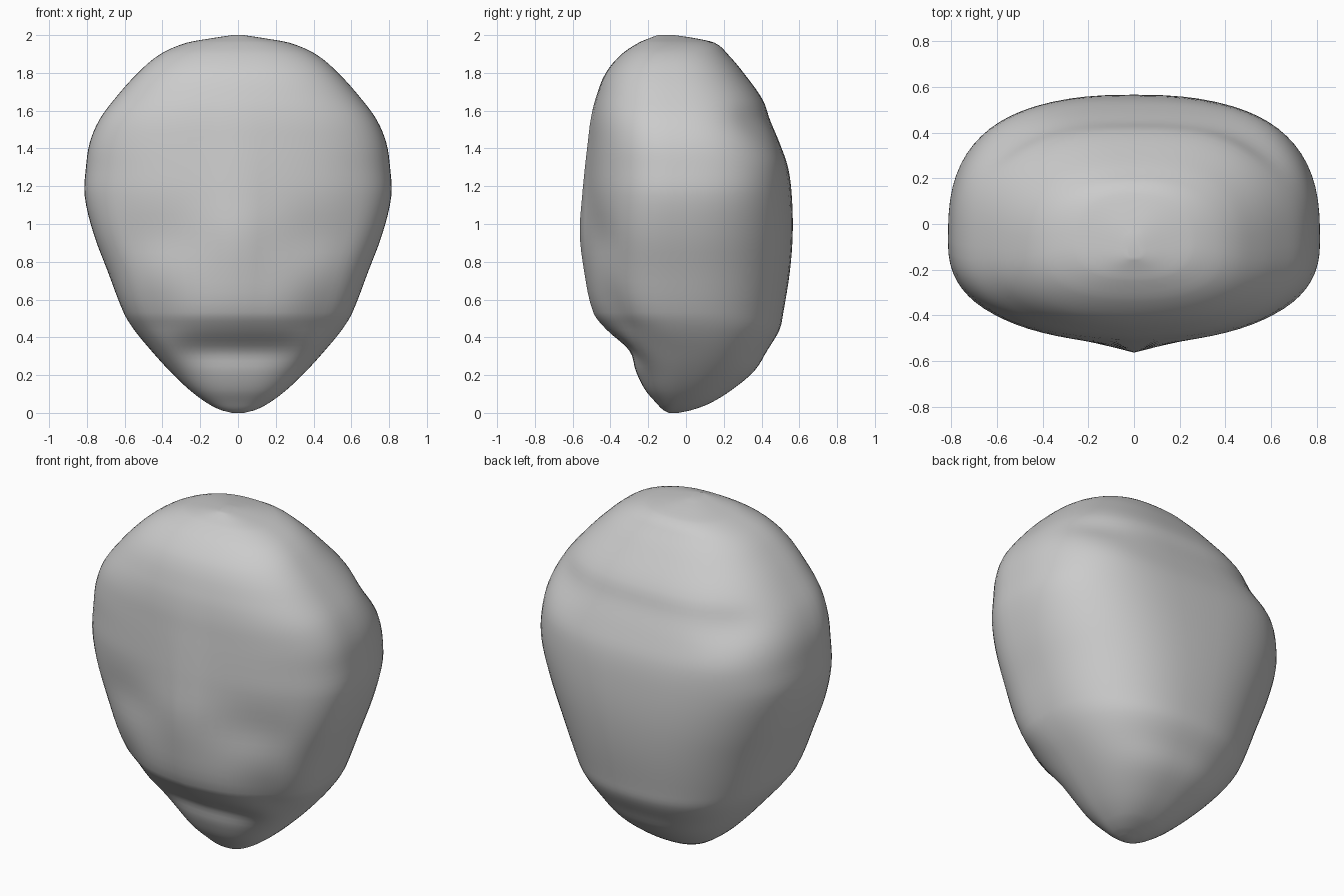
import bpy, bmesh, math

if "Cube" in bpy.data.objects:
    bpy.data.objects.remove(bpy.data.objects["Cube"])

# Profile rows: height, half width, front y, back y
ROWS = [
    (0.00, 0.03, -0.09, -0.04), (0.015, 0.09, -0.12, 0.03), (0.05, 0.16, -0.155, 0.125),
    (0.12, 0.255, -0.215, 0.24), (0.22, 0.36, -0.265, 0.36), (0.33, 0.46, -0.30, 0.43),
    (0.44, 0.55, -0.42, 0.495), (0.53, 0.605, -0.49, 0.515), (0.75, 0.69, -0.54, 0.55),
    (0.95, 0.765, -0.565, 0.565), (1.15, 0.812, -0.55, 0.56), (1.30, 0.805, -0.535, 0.54),
    (1.43, 0.785, -0.52, 0.495), (1.55, 0.735, -0.505, 0.445), (1.66, 0.655, -0.48, 0.405),
    (1.80, 0.53, -0.425, 0.305), (1.90, 0.41, -0.34, 0.22), (1.96, 0.27, -0.25, 0.15),
    (1.985, 0.13, -0.19, 0.04), (2.00, 0.03, -0.15, -0.06),
]
SIDES = 72
STEPS = 4


def slope(i, j):
    """Rate of change of a profile column with height."""
    a, b = ROWS[max(0, i - 1)], ROWS[min(len(ROWS) - 1, i + 1)]
    return (b[j] - a[j]) / (b[0] - a[0])


def blend(i, j, t):
    """Smooth curve through a profile column between two rows."""
    a, b = ROWS[i], ROWS[i + 1]
    h = b[0] - a[0]
    return ((2 * t ** 3 - 3 * t * t + 1) * a[j] + (t ** 3 - 2 * t * t + t) * h * slope(i, j)
            + (3 * t * t - 2 * t ** 3) * b[j] + (t ** 3 - t * t) * h * slope(i + 1, j))


def bump(x, z, cx, cz, rx, rz):
    return math.exp(-((x - cx) / rx) ** 2 - ((z - cz) / rz) ** 2)


def powered(v, n):
    return math.copysign(abs(v) ** (2 / n), v)


def relief(x, z, front):
    """Depth added to the face (front) or the back of the head."""
    x = abs(x)
    if front:
        d = 0.04 * (1 - math.exp(-x / 0.15)) * bump(0, z, 0, 1.0, 1, 0.5)    # midline ridge
        d += 0.035 * bump(x, z, 0.42, 0.93, 0.26, 0.16)                      # eye sockets
        d += 0.03 * bump(x, z, 0.45, 0.52, 0.15, 0.17)                       # cheek hollows
        d -= 0.05 * bump(x, z, 0.42, 0.33, 0.15, 0.09)                       # jaw corners
        return d
    return -0.02 * bump(x, z, 0.56, 1.55, 0.16, 0.10) + 0.01 * bump(x, z, 0.55, 1.36, 0.2, 0.12)


# Skin colour
grey = bpy.data.materials.new("plain grey")
grey.diffuse_color = (0.6, 0.6, 0.6, 1)
grey.use_nodes = True
grey.node_tree.nodes["Principled BSDF"].inputs["Base Color"].default_value = grey.diffuse_color

# Head: rounded rings stacked along the profile
bm = bmesh.new()
levels = []
for i in range(len(ROWS) - 1):
    for s in range(STEPS):
        t = s / STEPS
        z = ROWS[i][0] + (ROWS[i + 1][0] - ROWS[i][0]) * t
        levels.append([z] + [blend(i, j, t) for j in (1, 2, 3)])
levels.append(list(ROWS[-1]))

rings = []
for z, w, yf, yb in levels:
    mid = yf + (yb - yf) * 0.43
    ring = []
    for k in range(SIDES):
        a = 2 * math.pi * k / SIDES
        front = math.sin(a) < 0
        n = 2.45 if front else 2.4 + 0.4 * bump(0, z, 0, 1.4, 1, 0.45)
        x = w * powered(math.cos(a), n)
        side = powered(math.sin(a), n)
        y = mid + side * ((mid - yf) if front else (yb - mid))
        y += relief(x, z, front) * min(1, abs(side) * 1.3)
        ring.append(bm.verts.new((x, y, z)))
    rings.append(ring)
for low, high in zip(rings, rings[1:]):
    for k in range(SIDES):
        m = (k + 1) % SIDES
        bm.faces.new((low[k], low[m], high[m], high[k]))
bm.faces.new(rings[0][::-1])
bm.faces.new(rings[-1])
bmesh.ops.recalc_face_normals(bm, faces=bm.faces)

mesh = bpy.data.meshes.new("head")
bm.to_mesh(mesh)
bm.free()
mesh.materials.append(grey)
head = bpy.data.objects.new("head", mesh)
bpy.context.collection.objects.link(head)
bpy.context.view_layer.objects.active = head
head.select_set(True)
bpy.ops.object.shade_smooth_by_angle(angle=math.radians(60))
